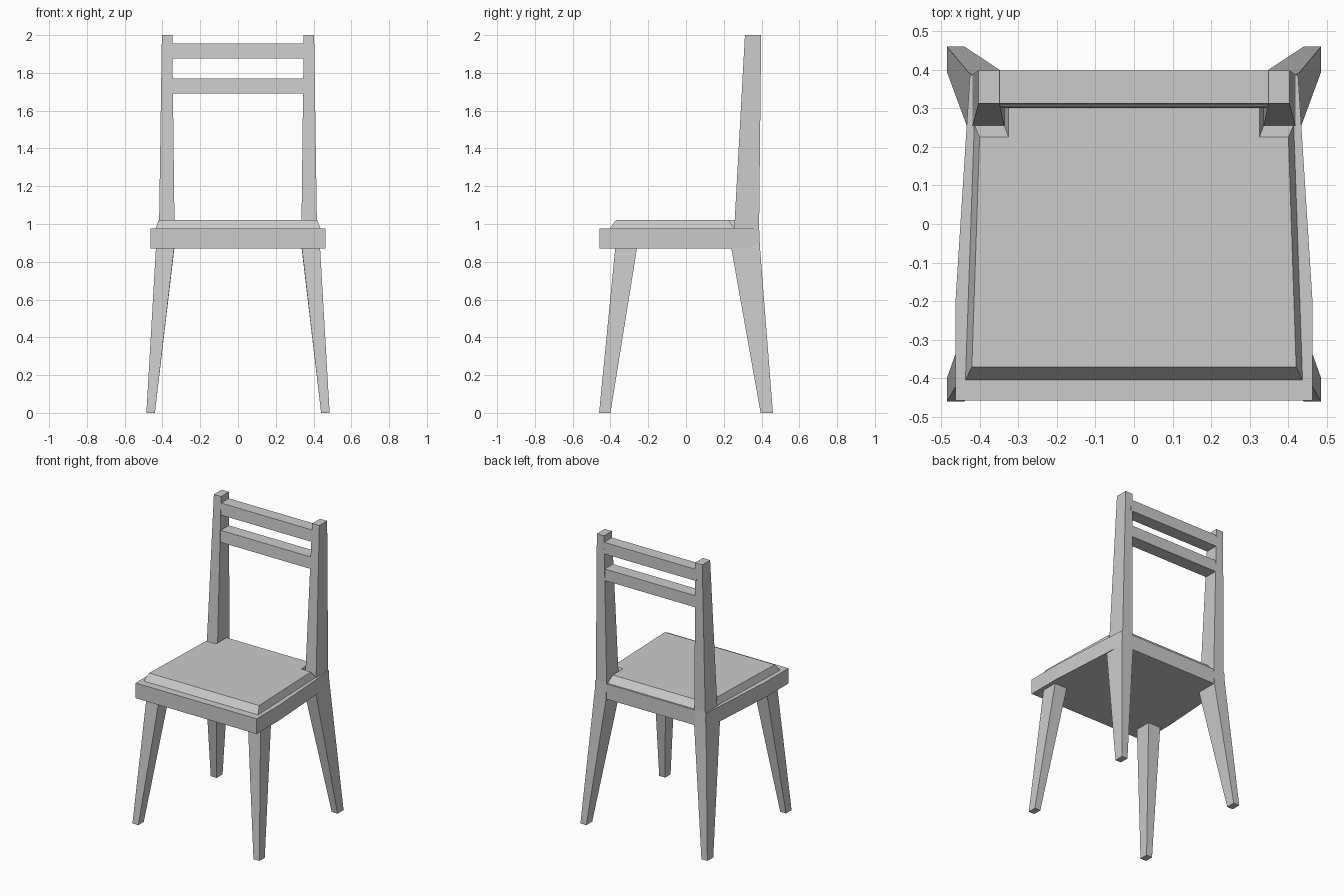
import bpy
import bmesh

cube = bpy.data.objects.get("Cube")
if cube:
    bpy.data.objects.remove(cube, do_unlink=True)

grey = bpy.data.materials.new("plain_grey")
grey.use_nodes = True
colour = (0.6, 0.6, 0.6, 1)
grey.diffuse_color = colour
grey.node_tree.nodes["Principled BSDF"].inputs["Base Color"].default_value = colour


def loft(name, loops):
    """Skin a stack of (height, outline) loops into a closed solid."""
    bm = bmesh.new()
    rings = [[bm.verts.new((x, y, z)) for x, y in outline] for z, outline in loops]
    n = len(rings[0])
    for low, high in zip(rings, rings[1:]):
        for i in range(n):
            j = (i + 1) % n
            bm.faces.new((low[i], low[j], high[j], high[i]))
    bm.faces.new(rings[0][::-1])
    bm.faces.new(rings[-1])
    bmesh.ops.recalc_face_normals(bm, faces=bm.faces)
    mesh = bpy.data.meshes.new(name)
    bm.to_mesh(mesh)
    bm.free()
    mesh.materials.append(grey)
    obj = bpy.data.objects.new(name, mesh)
    bpy.context.collection.objects.link(obj)
    return obj


def rect(x0, x1, y0, y1):
    return [(x0, y0), (x1, y0), (x1, y1), (x0, y1)]


def both_sides(half):
    """Complete an outline from its +x half."""
    return half + [(-x, y) for x, y in reversed(half)]


def flip(outline, side):
    return [(side * x, y) for x, y in outline]


# Legs: tapered and splayed; the rear ones carry on up as back posts
front_leg = [(0, rect(0.44, 0.485, -0.46, -0.40)),
             (0.9, rect(0.335, 0.433, -0.372, -0.255))]
back_leg = [(0, rect(0.44, 0.485, 0.395, 0.46)),
            (0.87, rect(0.337, 0.428, 0.24, 0.392)),
            (0.985, rect(0.336, 0.418, 0.256, 0.387)),
            (2, rect(0.348, 0.403, 0.312, 0.398))]
for side, label in ((1, "left"), (-1, "right")):
    for part, loops in (("front_leg", front_leg), ("back_leg_and_post", back_leg)):
        loft(f"{label}_{part}", [(z, flip(o, side)) for z, o in loops])

# Seat frame, narrowing towards the back
frame = both_sides([(0.463, -0.457), (0.463, -0.21), (0.425, 0.386)])
loft("seat_frame", [(0.87, frame), (0.975, frame)])

# Bevelled seat pad, notched around the posts
pad_base = both_sides([(0.437, -0.405), (0.414, 0.258), (0.337, 0.258), (0.337, 0.375)])
pad_top = both_sides([(0.42, -0.37), (0.40, 0.225), (0.325, 0.225), (0.325, 0.338)])
loft("seat_pad", [(0.974, pad_base), (1.022, pad_top)])

# Back rails between the posts
for name, z0, z1, y0, y1 in (("lower_rail", 1.69, 1.77, 0.300, 0.394),
                             ("upper_rail", 1.875, 1.955, 0.307, 0.397)):
    loft(name, [(z0, rect(-0.36, 0.36, y0, y1)),
                (z1, rect(-0.36, 0.36, y0 + 0.005, y1))])
